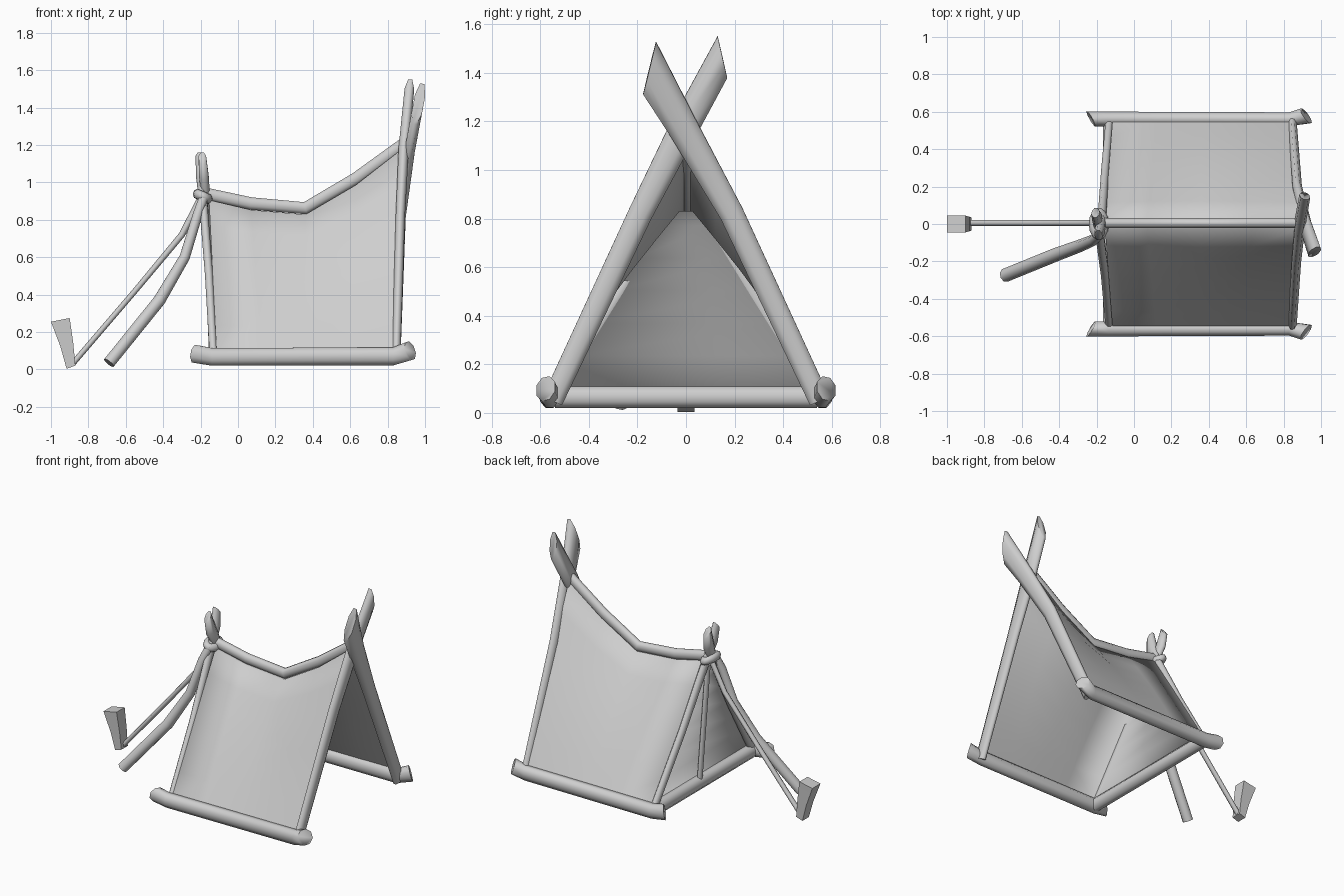
import bpy, bmesh, math
from mathutils import Vector

cube = bpy.data.objects.get("Cube")
if cube:
    bpy.data.objects.remove(cube, do_unlink=True)

SHADE = (0.62, 0.62, 0.62, 1)
grey = bpy.data.materials.new("plain_grey")
grey.use_nodes = True
grey.diffuse_color = SHADE
grey.node_tree.nodes["Principled BSDF"].inputs["Base Color"].default_value = SHADE


def finish(name, bm, angle=75):
    bmesh.ops.recalc_face_normals(bm, faces=bm.faces)
    mesh = bpy.data.meshes.new(name)
    bm.to_mesh(mesh)
    bm.free()
    mesh.materials.append(grey)
    obj = bpy.data.objects.new(name, mesh)
    bpy.context.collection.objects.link(obj)
    bpy.ops.object.select_all(action='DESELECT')
    obj.select_set(True)
    bpy.context.view_layer.objects.active = obj
    bpy.ops.object.shade_smooth_by_angle(angle=math.radians(angle))


def timber(name, path, widths, depths, side, cut_start=0, cut_end=0, sides=8):
    """Sweep an oval along a path; cuts slant the end faces towards 'side'."""
    pts = [Vector(p) for p in path]
    last = len(pts) - 1
    bm = bmesh.new()
    rings = []
    for i, p in enumerate(pts):
        t = (pts[min(i + 1, last)] - pts[max(i - 1, 0)]).normalized()
        u = Vector(side)
        u = (u - t * u.dot(t)).normalized()
        v = t.cross(u)
        slant = cut_start if i == 0 else cut_end if i == last else 0
        ring = []
        for k in range(sides):
            a = math.tau * (k + 0.5) / sides
            c, s = math.cos(a), math.sin(a)
            ring.append(bm.verts.new(p + u * c * widths[i] + v * s * depths[i] + t * c * slant))
        rings.append(ring)
    for r0, r1 in zip(rings, rings[1:]):
        for k in range(sides):
            n = (k + 1) % sides
            bm.faces.new((r0[k], r0[n], r1[n], r1[k]))
    bm.faces.new(rings[0])
    bm.faces.new(rings[-1])
    finish(name, bm)


# Ground logs on both long sides, and one across the low end
for s, label in ((-1, "front"), (1, "back")):
    timber(label + "_ground_log",
           [(-0.23, 0.562 * s, 0.083), (-0.14, 0.562 * s, 0.067),
            (0.83, 0.56 * s, 0.07), (0.92, 0.578 * s, 0.1)],
           [0.044, 0.042, 0.04, 0.046], [0.052, 0.051, 0.052, 0.054],
           (0, s, 0), -0.025, -0.02)
timber("cross_log", [(-0.13, -0.54, 0.065), (-0.13, 0.54, 0.065)],
       [0.04] * 2, [0.048] * 2, (1, 0, 0))

# Tall crossed poles at the open end
timber("tall_pole_back",
       [(0.845, 0.55, 0.05), (0.872, 0.188, 0.82), (0.918, -0.01, 1.17), (0.965, -0.15, 1.42)],
       [0.047, 0.054, 0.067, 0.082], [0.025, 0.027, 0.03, 0.03], (0, 1, 0), 0, 0.09)
timber("tall_pole_front",
       [(0.845, -0.55, 0.05), (0.868, -0.188, 0.82), (0.885, -0.01, 1.17), (0.913, 0.15, 1.465)],
       [0.047, 0.054, 0.064, 0.063], [0.025, 0.027, 0.03, 0.028], (0, -1, 0), 0, 0.072)

# Short crossed poles at the low end, lashed together
for s, label in ((-1, "front"), (1, "back")):
    timber("short_pole_" + label,
           [(-0.13, 0.55 * s, 0.06), (-0.155, 0.27 * s, 0.5), (-0.18 + 0.008 * s, 0.02 * s, 0.92),
            (-0.19 + 0.008 * s, -0.035 * s, 1.03), (-0.198 + 0.008 * s, -0.06 * s, 1.13)],
           [0.03, 0.03, 0.034, 0.045, 0.034], [0.023, 0.023, 0.024, 0.028, 0.022],
           (0, s, 0), 0, 0.025)
timber("end_post", [(-0.14, 0.05, 0.08), (-0.175, 0.01, 0.88)], [0.022] * 2, [0.016] * 2, (0, 1, 0))

# Lashing ring
bm = bmesh.new()
loops = []
for i in range(14):
    a = math.tau * i / 14
    loops.append([bm.verts.new((-0.188 + math.cos(a) * (0.03 + 0.024 * math.cos(b)),
                                math.sin(a) * (0.06 + 0.027 * math.cos(b)),
                                0.925 + 0.028 * math.sin(b) - 0.012 * math.cos(a)))
                  for b in (math.tau * j / 8 for j in range(8))])
for i in range(14):
    p, q = loops[i], loops[(i + 1) % 14]
    for j in range(8):
        k = (j + 1) % 8
        bm.faces.new((p[j], p[k], q[k], q[j]))
finish("lashing", bm)

# Sagging ridge pole
ridge = [(-0.18, 0.94), (0.07, 0.887), (0.36, 0.862), (0.63, 1.02), (0.9, 1.215)]
timber("ridge_pole", [(x, 0.005, z) for x, z in ridge],
       [0.028] * 5, [0.036] * 5, (0, 1, 0))

# Cloth: one sheet over the ridge, joined to the closed low end
STEPS = 6
bm = bmesh.new()
rows = []
for i, (x, z) in enumerate(ridge):
    f = i / (len(ridge) - 1)
    top_x = {0: -0.155, 4: 0.88}.get(i, x)
    halves = []
    for s in (-1, 1):
        top = Vector((top_x, 0.028 * s, z - 0.034))
        low = Vector((-0.115 + 0.95 * f, 0.555 * s, 0.1))
        half = []
        for j in range(STEPS + 1):
            t = j / STEPS
            bulge = 0.018 * math.sin(math.pi * t) * math.sin(math.pi * f)
            half.append(bm.verts.new(top.lerp(low, t) + Vector((0, 0.8 * s, 0.6)) * bulge))
        halves.append(half)
    rows.append(halves[0][::-1] + halves[1])
for r0, r1 in zip(rows, rows[1:]):
    for j in range(len(r0) - 1):
        bm.faces.new((r0[j], r0[j + 1], r1[j + 1], r1[j]))
end = rows[0]
for j in range(STEPS):
    bm.faces.new((end[j], end[j + 1], end[-2 - j], end[-1 - j]))
finish("cloth", bm, 100)

# Leaning prop, guy rope and ground stake
timber("leaning_prop",
       [(-0.69, -0.275, 0.035), (-0.42, -0.165, 0.37), (-0.285, -0.115, 0.6), (-0.215, -0.085, 0.83), (-0.18, -0.05, 0.93)],
       [0.037, 0.037, 0.034, 0.03, 0.028], [0.035, 0.035, 0.03, 0.028, 0.026], (0, 1, 0))
timber("guy_rope",
       [(-0.88, 0.005, 0.035), (-0.55, 0.005, 0.42), (-0.3, 0.005, 0.72), (-0.2, 0.005, 0.91)],
       [0.018] * 4, [0.015, 0.015, 0.017, 0.02], (0, 1, 0), sides=6)
timber("ground_stake", [(-0.893, 0, 0.012), (-0.915, 0, 0.13), (-0.95, 0, 0.265)],
       [0.035, 0.05, 0.072], [0.05, 0.055, 0.063], (1, 0, 0), 0.005, -0.004, sides=4)
